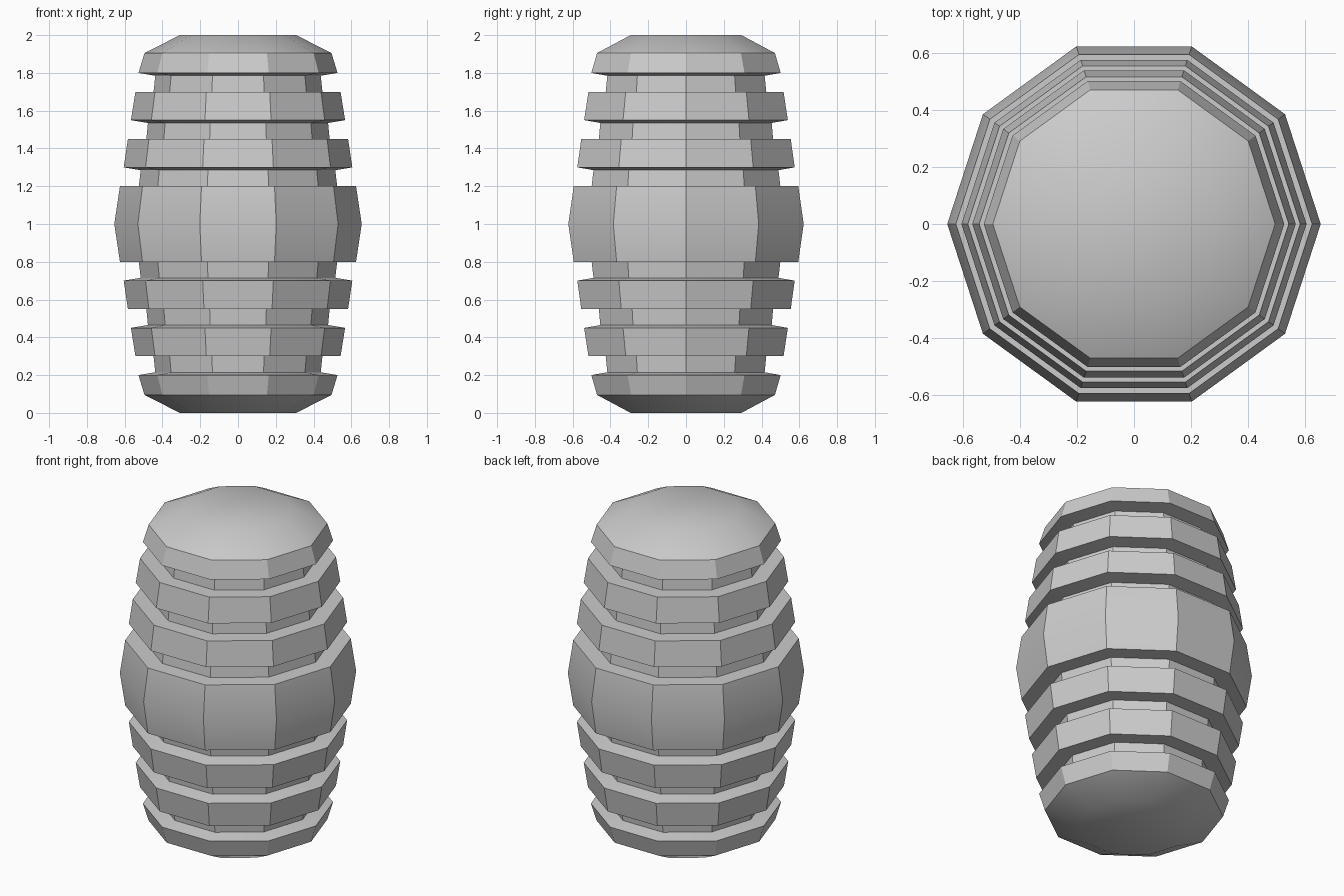
import bpy, bmesh, math

if "Cube" in bpy.data.objects:
    bpy.data.objects.remove(bpy.data.objects["Cube"])

SIDES = 10

# Upper half of the outline (radius, height): wide middle band, stepped grooves, cap
upper = [
    (0.655, 1.00), (0.625, 1.20),                 # middle band
    (0.525, 1.20), (0.515, 1.285),                # groove
    (0.605, 1.30), (0.583, 1.45),                 # ring
    (0.485, 1.45), (0.477, 1.535),                # groove
    (0.567, 1.55), (0.543, 1.70),                 # ring
    (0.447, 1.70), (0.438, 1.785),                # groove
    (0.527, 1.80), (0.495, 1.905), (0.308, 2.0),  # cap
]
# Lower half mirrors the upper half about z = 1
profile = [(r, 2.0 - z) for r, z in reversed(upper[1:])] + upper

# Ten-sided body swept from the outline
bm = bmesh.new()
rings = []
for r, z in profile:
    rings.append([bm.verts.new((r * math.cos(math.tau * i / SIDES),
                                r * math.sin(math.tau * i / SIDES), z))
                  for i in range(SIDES)])
for a, b in zip(rings, rings[1:]):
    for i in range(SIDES):
        j = (i + 1) % SIDES
        bm.faces.new((a[i], a[j], b[j], b[i]))
bm.faces.new(rings[0][::-1])
bm.faces.new(rings[-1])
bmesh.ops.recalc_face_normals(bm, faces=bm.faces)

mesh = bpy.data.meshes.new("ribbed_body")
bm.to_mesh(mesh)
bm.free()
body = bpy.data.objects.new("ribbed_body", mesh)
bpy.context.collection.objects.link(body)

# Soft caps and middle band, sharp ribs
bpy.context.view_layer.objects.active = body
body.select_set(True)
bpy.ops.object.shade_smooth_by_angle(angle=math.radians(30))
